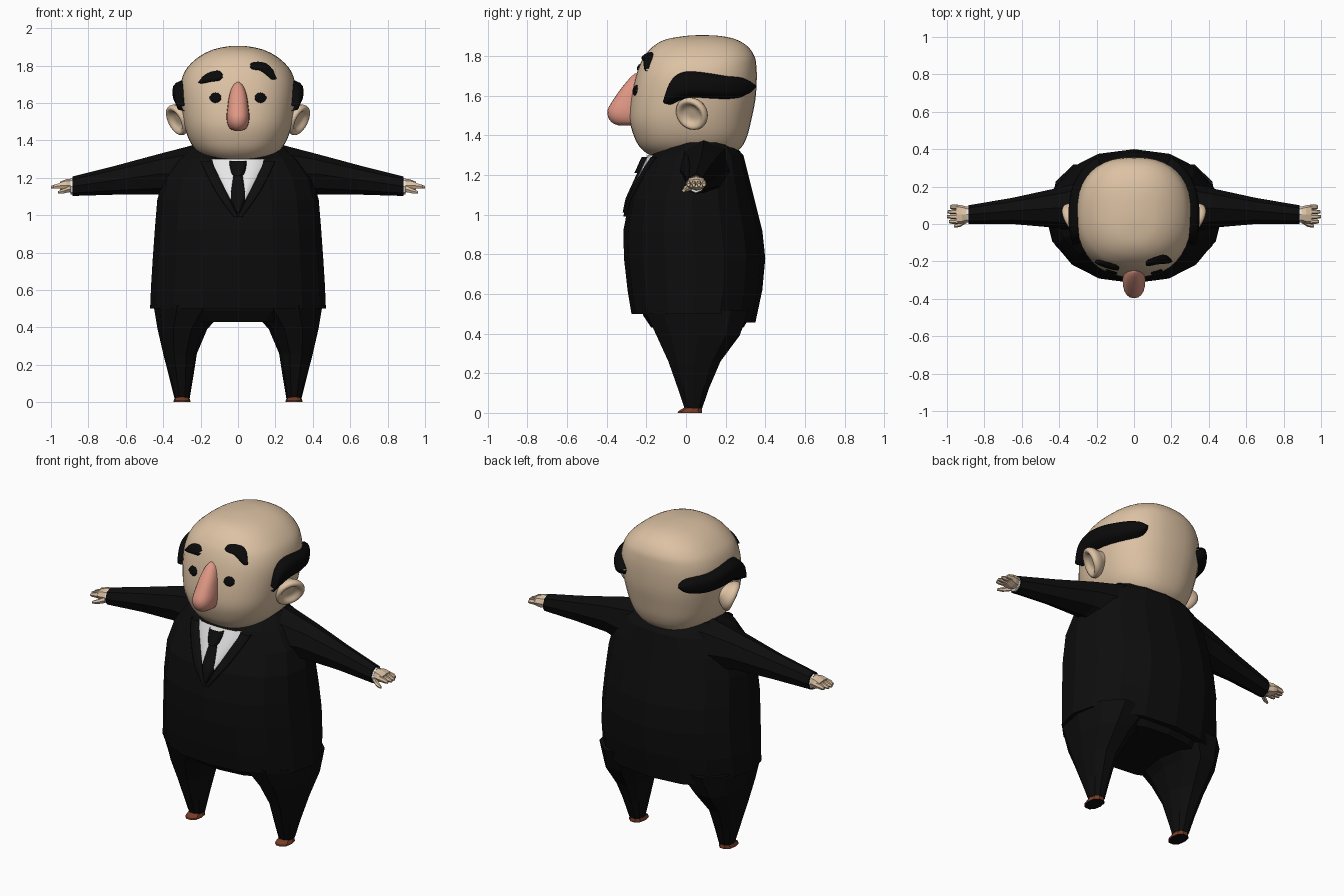
import bpy, bmesh, math
from mathutils import Vector

if "Cube" in bpy.data.objects:
    bpy.data.objects.remove(bpy.data.objects["Cube"])


def material(name, rgb):
    m = bpy.data.materials.new(name)
    m.diffuse_color = (*rgb, 1)
    m.use_nodes = True
    m.node_tree.nodes["Principled BSDF"].inputs["Base Color"].default_value = m.diffuse_color
    return m


SUIT = material("black cloth", (0.004, 0.004, 0.004))
HAIR = material("black hair", (0.003, 0.003, 0.003))
SKIN = material("skin", (0.72, 0.54, 0.37))
PINK = material("nose pink", (0.74, 0.31, 0.23))
WHITE = material("shirt white", (0.82, 0.82, 0.82))
BROWN = material("shoe brown", (0.18, 0.045, 0.02))


# ---- helpers ----
def finish(name, bm, mats, smooth, mirror):
    me = bpy.data.meshes.new(name)
    for f in bm.faces:
        f.smooth = smooth
    bm.to_mesh(me)
    bm.free()
    for m in mats:
        me.materials.append(m)
    ob = bpy.data.objects.new(name, me)
    bpy.context.collection.objects.link(ob)
    if mirror:
        mod = ob.modifiers.new("mirror", 'MIRROR')
        mod.use_mirror_merge = False
    return ob


def loft(name, rings, *mats, smooth=False, mirror=False):
    """Skin closed rings of points and cap both ends."""
    bm = bmesh.new()
    vs = [[bm.verts.new(p) for p in r] for r in rings]
    n = len(rings[0])
    for a, b in zip(vs, vs[1:]):
        for i in range(n):
            j = (i + 1) % n
            bm.faces.new((a[i], a[j], b[j], b[i]))
    bm.faces.new(vs[0])
    bm.faces.new(vs[-1])
    bmesh.ops.recalc_face_normals(bm, faces=bm.faces)
    return finish(name, bm, mats, smooth, mirror)


def oval(u0, u1, v0, v1, seg, e=2.0):
    """Superellipse filling the box u0..u1, v0..v1."""
    pts = []
    for i in range(seg):
        c, s = math.cos(math.tau * i / seg), math.sin(math.tau * i / seg)
        c = math.copysign(abs(c) ** (2 / e), c)
        s = math.copysign(abs(s) ** (2 / e), s)
        pts.append(((u0 + u1) / 2 + c * (u1 - u0) / 2, (v0 + v1) / 2 + s * (v1 - v0) / 2))
    return pts


def ring_z(z, yf, yb, x0, x1, seg, e=2.0):
    return [Vector((x, y, z)) for x, y in oval(x0, x1, yf, yb, seg, e)]


def ring_x(x, y0, y1, z0, z1, seg, e=2.0):
    return [Vector((x, y, z)) for y, z in oval(y0, y1, z0, z1, seg, e)]


def dense(rows, k=4):
    """Catmull-Rom interpolation of table rows."""
    out = []
    for i in range(len(rows) - 1):
        p0, p1, p2, p3 = (rows[min(max(i + d, 0), len(rows) - 1)] for d in (-1, 0, 1, 2))
        for s in range(k):
            t = s / k
            out.append(tuple(0.5 * (2 * b + (c - a) * t + (2 * a - 5 * b + 4 * c - d) * t * t
                                    + (3 * b - a - 3 * c + d) * t ** 3)
                             for a, b, c, d in zip(p0, p1, p2, p3)))
    return out + [tuple(rows[-1])]


def section(rows, z):
    for a, b in zip(rows, rows[1:]):
        if z <= b[0]:
            break
    t = min(max((z - a[0]) / (b[0] - a[0]), 0), 1)
    yf, yb, rx = (a[i] + (b[i] - a[i]) * t for i in (1, 2, 3))
    return (yf + yb) / 2, (yb - yf) / 2, rx


def on_front(rows, e, x, z):
    cy, ry, rx = section(rows, z)
    return Vector((x, cy - ry * max(0, 1 - abs(x / rx) ** e) ** (1 / e), z))


def on_side(rows, e, y, z):
    cy, ry, rx = section(rows, z)
    return Vector((rx * max(0, 1 - abs((y - cy) / ry) ** e) ** (1 / e), y, z))


def patch(name, stations, place, height, mat, power=2, mirror=False, k=4):
    """Raised pad on a surface; stations are (along, centre, half width)."""
    bm = bmesh.new()
    grid = []
    for a, c, w in dense(stations, k):
        row = []
        for i in range(9):
            s = i / 4 - 1
            p = place(a, c + s * max(w, 0.001))
            out = Vector((p.x, p.y - 0.04, 0)).normalized()
            row.append(bm.verts.new(p + out * (height * (1 - abs(s) ** power) - 0.003)))
        grid.append(row)
    for r, q in zip(grid, grid[1:]):
        for i in range(8):
            bm.faces.new((r[i], r[i + 1], q[i + 1], q[i]))
    bm.normal_update()
    if sum(f.normal.dot(f.calc_center_median() - Vector((0, 0.04, f.calc_center_median().z)))
           for f in bm.faces) < 0:
        bmesh.ops.reverse_faces(bm, faces=bm.faces)
    return finish(name, bm, [mat], True, mirror)


# ---- head: rows are z, front y, back y, half width ----
HE = 2.4
head = dense([(1.285, -.11, .18, .10), (1.30, -.18, .23, .155), (1.34, -.232, .28, .217),
              (1.40, -.264, .31, .26), (1.48, -.284, .33, .287), (1.58, -.278, .35, .303),
              (1.68, -.258, .357, .308), (1.75, -.236, .355, .293), (1.80, -.21, .345, .262),
              (1.85, -.165, .31, .205), (1.885, -.10, .25, .135), (1.902, 0, .17, .06),
              (1.906, .07, .09, .008)])
loft("head", [ring_z(z, f, b, -w, w, 40, HE) for z, f, b, w in head], SKIN, smooth=True)

nose = dense([(1.45, -.34, -.27, .015), (1.462, -.37, -.2, .042), (1.49, -.392, -.2, .057),
              (1.53, -.395, -.2, .061), (1.58, -.367, -.2, .056), (1.64, -.325, -.2, .047),
              (1.69, -.283, -.2, .03), (1.712, -.258, -.2, .008)], 3)
loft("nose", [ring_z(z, f, b, -w, w, 20, 2.3) for z, f, b, w in nose], PINK, smooth=True)

# ears: dished discs turned outward, forward and down
q = Vector((.8, -.45, -.4)).to_track_quat('Z', 'Y')
ear = dense([(.005, -.004), (.04, -.002), (.06, .016), (.076, .02), (.087, .006),
             (.08, -.02), (.055, -.05), (.04, -.08)], 2)
loft("ear", [[q @ Vector((x, y, h)) + Vector((.323, .03, 1.51))
              for x, y in oval(-r, r, -r, r, 24)] for r, h in ear],
     SKIN, smooth=True, mirror=True)

# hair strips, eyebrows and eyes follow the head surface
front = lambda x, z: on_front(head, HE, x, z)
patch("side_hair", [(-.097, 1.572, .014), (-.075, 1.615, .06), (-.03, 1.645, .07),
                    (.03, 1.657, .067), (.12, 1.65, .064), (.2, 1.642, .059),
                    (.27, 1.642, .052), (.305, 1.645, .036), (.32, 1.647, .004)],
      lambda y, z: on_side(head, HE, y, z), .045, HAIR, 4, True)
patch("right_eyebrow", [(-.203, 1.71, .005), (-.18, 1.727, .022), (-.14, 1.741, .028),
                        (-.1, 1.746, .027), (-.08, 1.744, .006)], front, .018, HAIR, 4)
patch("left_eyebrow", [(.063, 1.798, .006), (.08, 1.799, .02), (.12, 1.796, .025),
                       (.155, 1.778, .033), (.18, 1.755, .03), (.197, 1.732, .006)],
      front, .018, HAIR, 4)
patch("eye", [(.12 - .03 * math.cos(math.pi * i / 8), 1.628, .03 * math.sin(math.pi * i / 8))
              for i in range(9)], front, .011, HAIR, 4, True, 1)

# ---- jacket ----
BE = 2.2
body = [(.50, -.275, .35, .47), (.62, -.295, .385, .465), (.78, -.313, .40, .455),
        (.92, -.316, .385, .445), (1.08, -.285, .345, .432), (1.20, -.23, .315, .40),
        (1.30, -.185, .29, .325), (1.365, -.08, .23, .25)]
rings = [ring_z(z, f, b, -w, w, 16, BE) for z, f, b, w in body]
for p in rings[0]:
    p.z -= .045 if p.y > .25 else 0
loft("jacket", rings, SUIT)
loft("sleeve", [ring_x(.22, -.06, .24, 1.06, 1.38, 8), ring_x(.42, -.02, .19, 1.112, 1.328, 8),
                ring_x(.65, 0, .14, 1.11, 1.266, 8), ring_x(.885, 0, .10, 1.103, 1.207, 8)],
     SUIT, mirror=True)

# ---- shirt front, lapels and tie ----
chest = lambda z, x: on_front(body, BE, x, z)
patch("shirt_front", [(1.01, 0, 0), (1.1, 0, .05), (1.2, 0, .1), (1.30, 0, .15)],
      chest, .012, WHITE, 8)
patch("lapel", [(.99, .01, .012), (1.1, .078, .026), (1.2, .13, .03), (1.29, .172, .028)],
      chest, .017, SUIT, 6, True)
patch("tie_blade", [(1.01, 0, .004), (1.04, 0, .022), (1.1, 0, .044), (1.16, 0, .038),
                    (1.23, 0, .026)], chest, .024, SUIT, 4)
patch("tie_knot", [(1.21, 0, .025), (1.225, 0, .038), (1.26, 0, .048), (1.29, 0, .05)],
      chest, .038, SUIT, 4)

# ---- cuffs and hands ----
loft("shirt_cuff", [ring_x(.86, .006, .094, 1.108, 1.2, 8), ring_x(.896, .008, .092, 1.11, 1.198, 8)],
     WHITE, mirror=True)
loft("palm", [ring_x(.88, .015, .088, 1.12, 1.195, 8), ring_x(.92, .003, .1, 1.125, 1.192, 8, 2.6),
              ring_x(.953, .001, .103, 1.138, 1.178, 8, 3)], SKIN, mirror=True)
for i in range(4):
    y = .013 + .026 * i
    tip = (.99, 1.0, .998, .985)[i]
    loft("finger_%d" % (i + 1),
         [ring_x(.94, y - .013, y + .013, 1.142, 1.176, 6), ring_x(.975, y - .012, y + .012, 1.14, 1.168, 6),
          ring_x(tip, y - .008, y + .008, 1.142, 1.158, 6)], SKIN, mirror=True)
loft("thumb", [ring_x(.895, .005, .04, 1.122, 1.16, 6), ring_x(.93, -.016, .014, 1.115, 1.145, 6),
               ring_x(.962, -.02, -.004, 1.114, 1.13, 6)], SKIN, mirror=True)

# ---- trousers ----
loft("trouser_seat", [ring_z(.60, -.25, .34, -.44, .44, 16, BE), ring_z(.49, -.215, .325, -.43, .43, 16, BE),
                      ring_z(.43, -.175, .29, -.35, .35, 16, BE)], SUIT)
legs = [(.52, -.22, .33, .05, .452), (.39, -.158, .28, .165, .43), (.26, -.095, .18, .22, .4),
        (.13, -.047, .122, .24, .367), (.022, -.009, .083, .258, .34)]
loft("trouser_leg", [ring_z(*r, 10, 2.3) for r in legs], SUIT, mirror=True)

# ---- shoes, with dark soles on the downward faces ----
shoe = loft("shoe", [ring_z(0, -.045, .084, .255, .344, 10, 2.3), ring_z(.008, -.042, .084, .255, .344, 10, 2.3),
                     ring_z(.03, -.006, .08, .262, .337, 10, 2.3)], BROWN, SUIT, mirror=True)
for f in shoe.data.polygons:
    f.material_index = int(f.normal.z < -.5)
